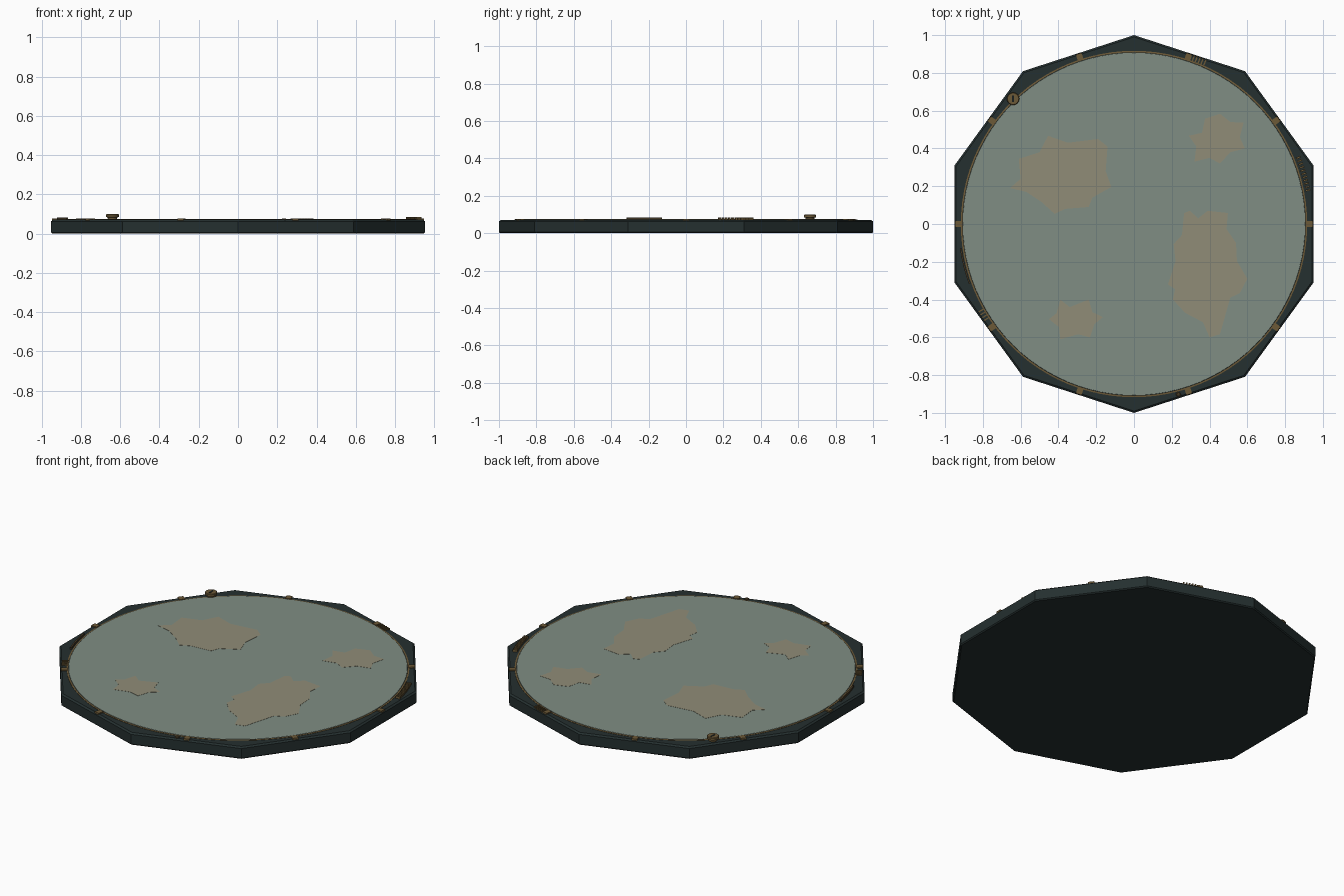
import bpy, bmesh, math
from mathutils import Matrix, Vector

if "Cube" in bpy.data.objects:
    bpy.data.objects.remove(bpy.data.objects["Cube"])


def material(name, r, g, b):
    m = bpy.data.materials.new(name)
    m.diffuse_color = (r, g, b, 1)
    m.use_nodes = True
    m.node_tree.nodes["Principled BSDF"].inputs["Base Color"].default_value = m.diffuse_color
    return m


FRAME = material("dark green metal", 0.018, 0.029, 0.029)
BASE = material("near black", 0.010, 0.014, 0.014)
GLASS = material("grey green glass", 0.215, 0.270, 0.230)
PATCH = material("tan patch", 0.280, 0.265, 0.185)
BRASS = material("old brass", 0.150, 0.100, 0.038)
DARK_BRASS = material("dark brass", 0.060, 0.042, 0.020)


def finish(name, bm, mat, smooth=False):
    bmesh.ops.recalc_face_normals(bm, faces=bm.faces)
    me = bpy.data.meshes.new(name)
    bm.to_mesh(me)
    bm.free()
    me.materials.append(mat)
    ob = bpy.data.objects.new(name, me)
    bpy.context.collection.objects.link(ob)
    if smooth:
        bpy.context.view_layer.objects.active = ob
        ob.select_set(True)
        bpy.ops.object.shade_smooth_by_angle(angle=math.radians(35))
        ob.select_set(False)
    return ob


def lathe(name, profile, mat, sides, center=(0, 0), turn=0.0, closed=False, smooth=True):
    """Revolve (radius, z) points; open profiles get flat caps."""
    bm = bmesh.new()
    rings = [[bm.verts.new((center[0] + r * math.cos(turn + math.tau * i / sides),
                            center[1] + r * math.sin(turn + math.tau * i / sides), z))
              for i in range(sides)] for r, z in profile]
    pairs = list(zip(rings, rings[1:]))
    if closed:
        pairs.append((rings[-1], rings[0]))
    else:
        bm.faces.new(rings[0])
        bm.faces.new(rings[-1])
    for a, b in pairs:
        for i in range(sides):
            j = (i + 1) % sides
            bm.faces.new((a[i], a[j], b[j], b[i]))
    return finish(name, bm, mat, smooth)


def blocks(name, radius, degrees, size, z, mat):
    """Boxes (radial, tangential, height) standing on z around the rim."""
    bm = bmesh.new()
    for d in degrees:
        m = (Matrix.Rotation(math.radians(d), 4, 'Z')
             @ Matrix.Translation((radius, 0, z + size[2] / 2))
             @ Matrix.Diagonal(Vector((*size, 1))))
        bmesh.ops.create_cube(bm, size=1, matrix=m)
    return finish(name, bm, mat)


def plate(name, points, z, thick, mat):
    bm = bmesh.new()
    face = bm.faces.new([bm.verts.new((x, y, z)) for x, y in points])
    new = bmesh.ops.extrude_face_region(bm, geom=[face])["geom"]
    bmesh.ops.translate(bm, vec=(0, 0, thick),
                        verts=[v for v in new if isinstance(v, bmesh.types.BMVert)])
    return finish(name, bm, mat)


# Ten-sided frame with bevelled edges
lathe("frame", [(0.994, 0), (1.0, 0.006), (1.0, 0.063), (0.990, 0.071)],
      FRAME, 10, turn=math.pi / 2, smooth=False)

# Round screen: dark seat, glass face, brass ring
lathe("glass_seat", [(0.909, 0.06), (0.909, 0.0735)], BASE, 96)
lathe("glass_face", [(0.907, 0.0735), (0.906, 0.0745)], GLASS, 96)
lathe("brass_ring", [(0.907, 0.069), (0.917, 0.069), (0.917, 0.0725), (0.907, 0.0735)],
      BRASS, 96, closed=True)

# Painted patches on the glass
patches = {
    "patch_upper_left": [
        (-.656, .19), (-.60, .24), (-.61, .345), (-.50, .38), (-.455, .467), (-.35, .43),
        (-.19, .45), (-.14, .41), (-.15, .28), (-.12, .196), (-.22, .14), (-.24, .09),
        (-.365, .08), (-.42, .053), (-.49, .117), (-.57, .17)],
    "patch_upper_right": [
        (.29, .467), (.36, .483), (.376, .557), (.455, .584), (.51, .54), (.58, .536),
        (.56, .46), (.587, .40), (.51, .38), (.455, .32), (.40, .35), (.32, .33), (.33, .41)],
    "patch_lower_right": [
        (.265, .058), (.296, .07), (.34, .03), (.39, .07), (.497, .058), (.49, -.027),
        (.54, -.10), (.545, -.196), (.60, -.29), (.56, -.366), (.51, -.39), (.49, -.46),
        (.455, -.584), (.40, -.60), (.365, -.52), (.27, -.47), (.206, -.40), (.217, -.345),
        (.18, -.32), (.22, -.196), (.21, -.106), (.254, -.058)],
    "patch_lower_left": [
        (-.39, -.40), (-.34, -.44), (-.24, -.40), (-.22, -.467), (-.164, -.493), (-.21, -.53),
        (-.233, -.60), (-.296, -.584), (-.39, -.61), (-.397, -.546), (-.45, -.504),
        (-.41, -.472)],
}
for name, pts in patches.items():
    plate(name, pts, 0.0735, 0.002, PATCH)

# Brass clamps at the middle of each side
blocks("rim_clamps", 0.930, range(0, 360, 36), (0.036, 0.032, 0.010), 0.067, BRASS)

# Small bar groups and the long grating on the rim
blocks("right_grating", 0.938, [11 + 1.1 * i for i in range(11)],
       (0.026, 0.009, 0.018), 0.066, BRASS)
blocks("back_bars", 0.934, [66.3 + 1.0 * i for i in range(5)],
       (0.034, 0.007, 0.010), 0.067, BRASS)
blocks("left_bars", 0.929, [209.5 + 1.1 * i for i in range(4)],
       (0.032, 0.007, 0.010), 0.067, BRASS)

# Curved strip on the left rim
arc = [math.radians(188 + i) for i in range(13)]
plate("left_strip",
      [(0.921 * math.cos(a), 0.921 * math.sin(a)) for a in arc]
      + [(0.930 * math.cos(a), 0.930 * math.sin(a)) for a in reversed(arc)],
      0.068, 0.015, DARK_BRASS)

# Small stud at the front
lathe("front_stud", [(0.013, 0.066), (0.013, 0.074), (0.009, 0.077)],
      DARK_BRASS, 16, center=(0.235, -0.902))

# Knob with a dark slot
KNOB = (-0.64, 0.663)
lathe("knob", [(0.022, 0.066), (0.024, 0.082), (0.033, 0.085), (0.033, 0.096), (0.030, 0.099)],
      BRASS, 24, center=KNOB)
plate("knob_slot", [(KNOB[0] + sx * 0.005, KNOB[1] + sy * 0.018)
                    for sx, sy in ((-1, -1), (1, -1), (1, 1), (-1, 1))],
      0.098, 0.002, BASE)
